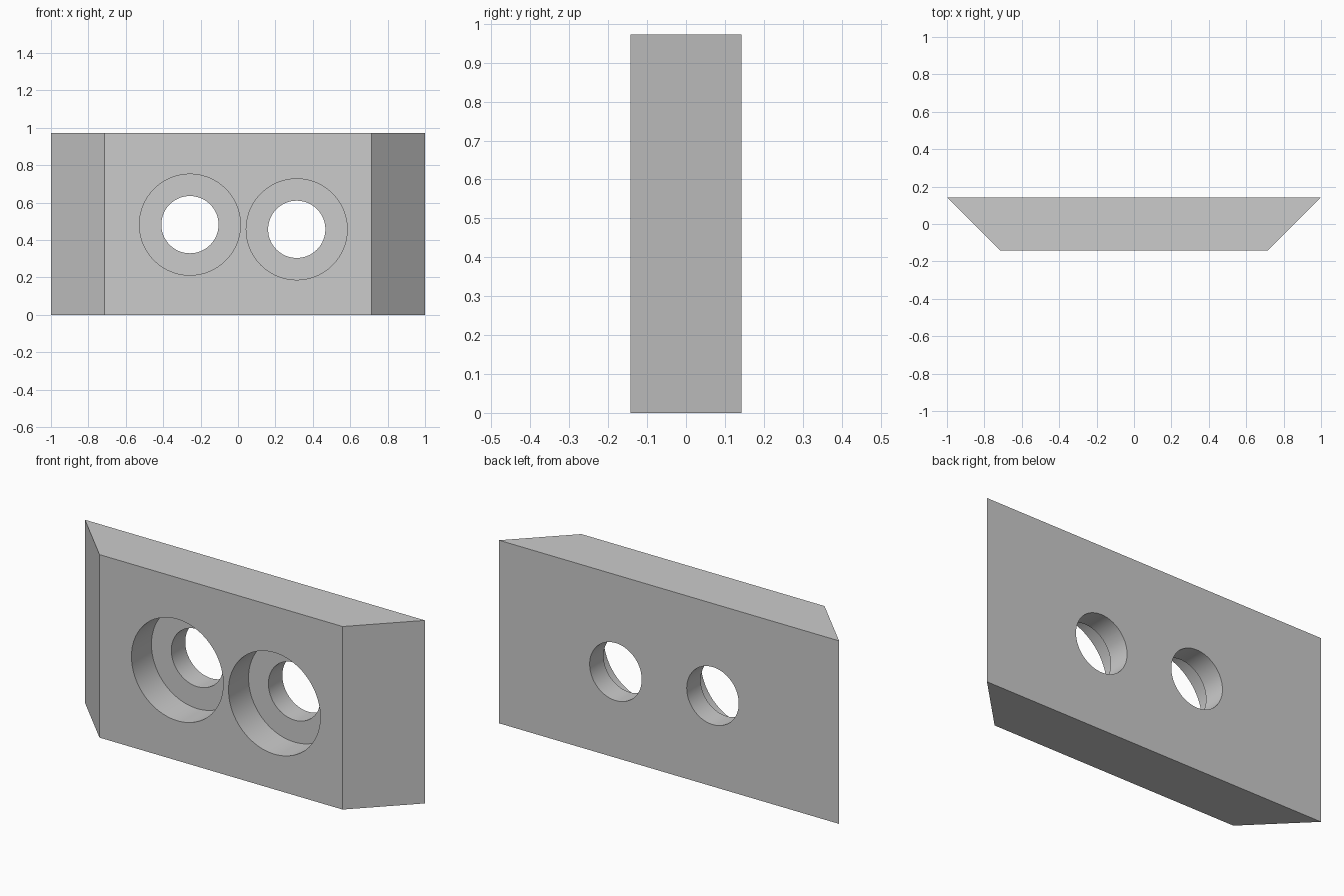
import bpy, bmesh, math
from mathutils import Matrix

cube = bpy.data.objects.get("Cube")
if cube:
    bpy.data.objects.remove(cube, do_unlink=True)

HEIGHT, HALF_DEPTH = 0.973, 0.1425
BORE_DEPTH = 0.168
BORE_R, HOLE_R = 0.27, 0.153
HOLES = [(-0.257, 0.482), (0.314, 0.457)]

grey = bpy.data.materials.new("plain_grey")
grey.use_nodes = True
colour = (0.6, 0.6, 0.6, 1)
grey.diffuse_color = colour
grey.node_tree.nodes["Principled BSDF"].inputs["Base Color"].default_value = colour


def make_object(name, bm):
    mesh = bpy.data.meshes.new(name)
    bmesh.ops.recalc_face_normals(bm, faces=bm.faces)
    bm.to_mesh(mesh)
    bm.free()
    mesh.materials.append(grey)
    obj = bpy.data.objects.new(name, mesh)
    bpy.context.collection.objects.link(obj)
    return obj


def cutter(name, radius, x, z, y0, y1):
    """Cylinder along y from y0 to y1."""
    bm = bmesh.new()
    place = Matrix.Translation((x, (y0 + y1) / 2, z)) @ Matrix.Rotation(math.pi / 2, 4, "X")
    bmesh.ops.create_cone(bm, cap_ends=True, segments=96, radius1=radius,
                          radius2=radius, depth=y1 - y0, matrix=place)
    obj = make_object(name, bm)
    obj.hide_render = True
    return obj


# Block: trapezoid outline extruded upwards, with slanted ends
outline = [(-1, HALF_DEPTH), (-0.715, -HALF_DEPTH), (0.715, -HALF_DEPTH), (1, HALF_DEPTH)]
bm = bmesh.new()
base = bm.faces.new([bm.verts.new((x, y, 0)) for x, y in outline])
top = bmesh.ops.extrude_face_region(bm, geom=[base])["geom"]
bmesh.ops.translate(bm, vec=(0, 0, HEIGHT),
                    verts=[v for v in top if isinstance(v, bmesh.types.BMVert)])
block = make_object("mounting_block", bm)

# Counterbored holes: wide bore from the front, narrow hole right through
cutters = []
for side, (x, z) in zip(("right", "left"), HOLES):
    cutters.append(cutter(side + "_bore_cutter", BORE_R, x, z,
                          -HALF_DEPTH - 0.1, -HALF_DEPTH + BORE_DEPTH))
    cutters.append(cutter(side + "_hole_cutter", HOLE_R, x, z,
                          -HALF_DEPTH - 0.2, HALF_DEPTH + 0.1))

bpy.context.view_layer.objects.active = block
block.select_set(True)
for c in cutters:
    mod = block.modifiers.new(c.name, "BOOLEAN")
    mod.operation, mod.solver, mod.object = "DIFFERENCE", "EXACT", c
    bpy.ops.object.modifier_apply(modifier=mod.name)
for c in cutters:
    bpy.data.objects.remove(c, do_unlink=True)

# Smooth bore walls, crisp rims
bpy.ops.object.shade_smooth_by_angle(angle=math.radians(30))
